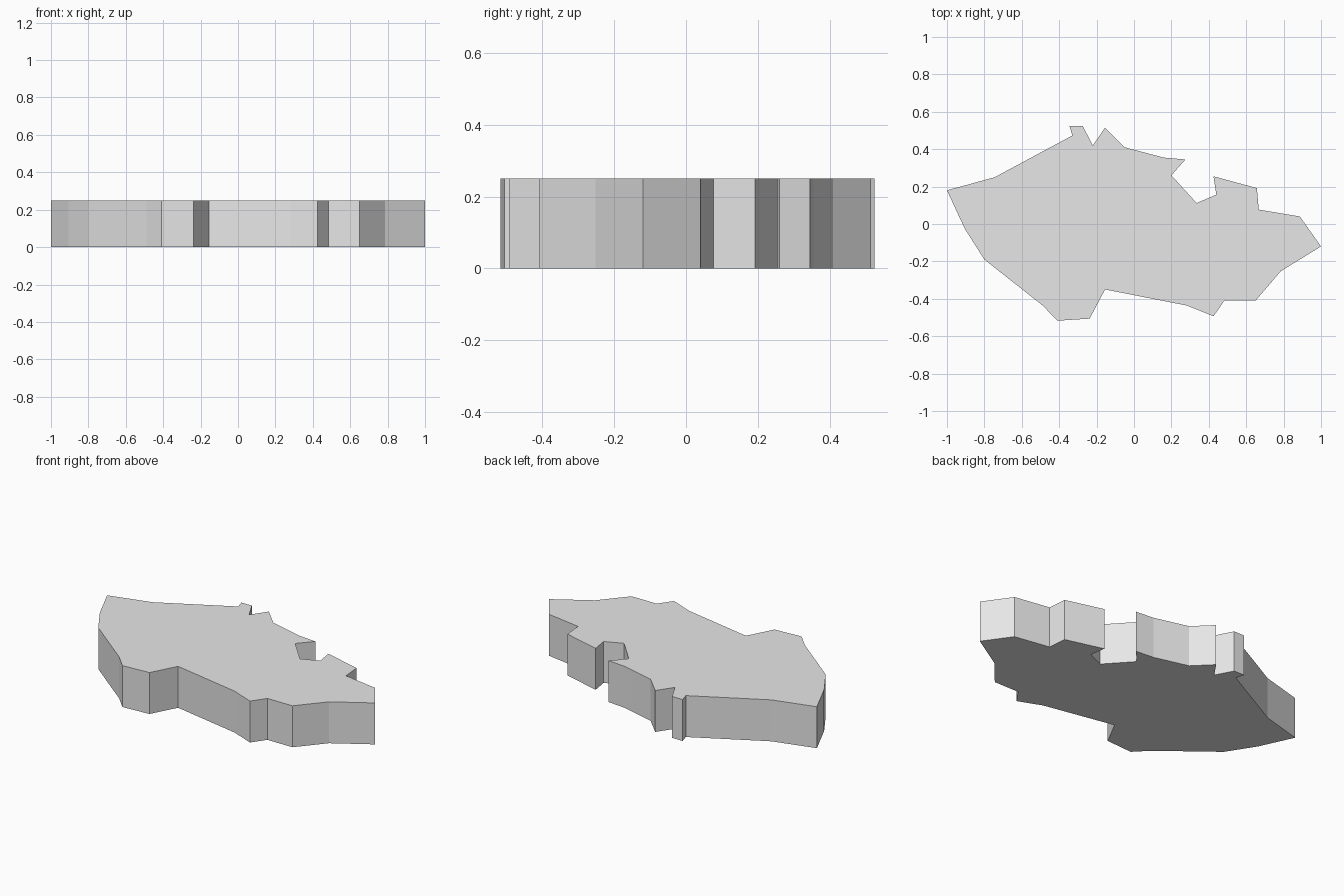
import bpy
import bmesh

THICKNESS = 0.25

# Edges of the slab outline, clockwise from the left tip
NORTH_WEST = [(-1, .18), (-.745, .25), (-.33, .473), (-.345, .525),
              (-.275, .525), (-.22, .42), (-.155, .515), (-.05, .41)]
NORTH_EAST = [(.16, .355), (.275, .345), (.2, .26), (.335, .112),
              (.44, .157), (.425, .255), (.657, .192), (.667, .077),
              (.887, .04), (1, -.12)]
SOUTH_EAST = [(.785, -.252), (.65, -.41), (.483, -.41), (.425, -.493),
              (.283, -.436), (-.155, -.35)]
SOUTH_WEST = [(-.237, -.506), (-.41, -.517), (-.488, -.436),
              (-.8, -.19), (-.905, -.025)]


def make_material(name, colour):
    """Create a plain single-colour material."""
    material = bpy.data.materials.new(name)
    material.use_nodes = True
    material.diffuse_color = colour
    shader = next(node for node in material.node_tree.nodes
                  if node.type == 'BSDF_PRINCIPLED')
    shader.inputs["Base Color"].default_value = colour
    return material


def make_slab(name, outline, height, material):
    """Extrude a closed outline upwards into a solid, flat-shaded slab."""
    bm = bmesh.new()
    base = bm.faces.new([bm.verts.new((x, y, 0)) for x, y in outline])
    extruded = bmesh.ops.extrude_face_region(bm, geom=[base], use_keep_orig=True)
    top_verts = [item for item in extruded["geom"]
                 if isinstance(item, bmesh.types.BMVert)]
    bmesh.ops.translate(bm, verts=top_verts, vec=(0, 0, height))
    bmesh.ops.recalc_face_normals(bm, faces=bm.faces[:])
    mesh = bpy.data.meshes.new(name)
    bm.to_mesh(mesh)
    bm.free()
    mesh.materials.append(material)
    slab = bpy.data.objects.new(name, mesh)
    bpy.context.scene.collection.objects.link(slab)
    return slab


# Remove the default cube
default_cube = bpy.data.objects.get("Cube")
if default_cube:
    bpy.data.objects.remove(default_cube, do_unlink=True)

# Irregular map-like slab
light_grey = make_material("light_grey", (0.8, 0.8, 0.8, 1))
make_slab("land_slab", NORTH_WEST + NORTH_EAST + SOUTH_EAST + SOUTH_WEST,
          THICKNESS, light_grey)
